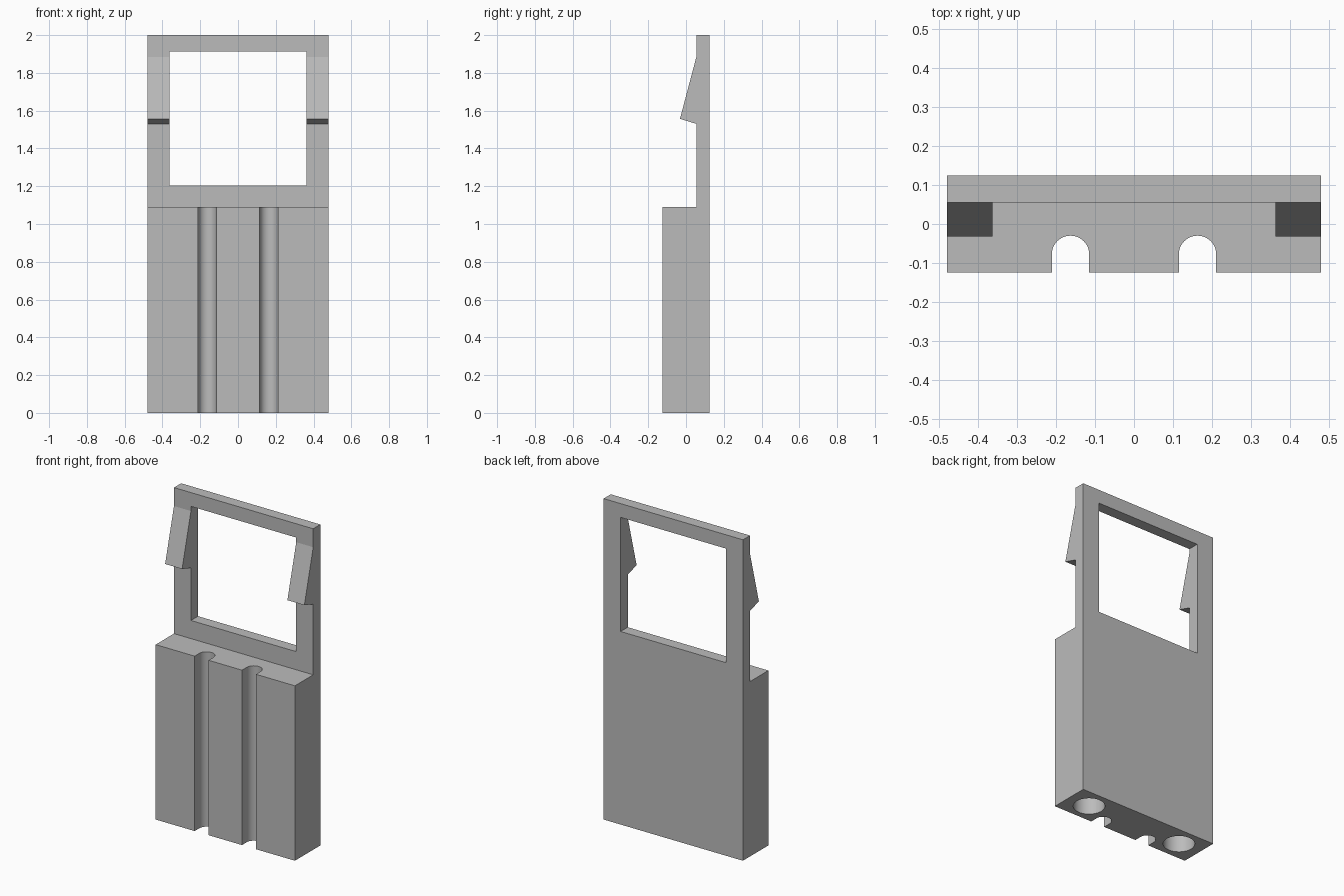
import bpy
import bmesh
from math import cos, sin, pi, radians
from mathutils import Vector

cube = bpy.data.objects.get("Cube")
if cube:
    bpy.data.objects.remove(cube, do_unlink=True)

grey = bpy.data.materials.new("plain grey")
grey.use_nodes = True
colour = (0.5, 0.5, 0.5, 1)
grey.diffuse_color = colour
grey.node_tree.nodes["Principled BSDF"].inputs["Base Color"].default_value = colour


def prism(name, points, direction):
    """Extrude a closed outline of 3D points along a direction."""
    bm = bmesh.new()
    face = bm.faces.new([bm.verts.new(p) for p in points])
    new = bmesh.ops.extrude_face_region(bm, geom=[face])["geom"]
    verts = [v for v in new if isinstance(v, bmesh.types.BMVert)]
    bmesh.ops.translate(bm, verts=verts, vec=Vector(direction))
    bmesh.ops.recalc_face_normals(bm, faces=bm.faces)
    mesh = bpy.data.meshes.new(name)
    bm.to_mesh(mesh)
    bm.free()
    mesh.materials.append(grey)
    obj = bpy.data.objects.new(name, mesh)
    bpy.context.collection.objects.link(obj)
    return obj


def arc(x, y, z, radius, sweep, steps):
    return [(x + radius * cos(sweep * i / steps), y + radius * sin(sweep * i / steps), z)
            for i in range(steps + 1)]


half = 0.48

# Side silhouette: thick block below, thin frame with a catch above
side = [(0.125, 0), (0.125, 2), (0.055, 2), (0.055, 1.885), (-0.032, 1.557),
        (0.055, 1.53), (0.055, 1.09), (-0.125, 1.09), (-0.125, 0)]
holder = prism("clip_holder", [(-half, y, z) for y, z in side], (2 * half, 0, 0))

# Rectangular opening that leaves a catch on each upright
cutters = [prism("window_cutter",
                 [(x, -0.3, z) for x, z in
                  [(-0.363, 1.203), (0.363, 1.203), (0.363, 1.914), (-0.363, 1.914)]],
                 (0, 0.6, 0))]

for sign in (-1, 1):
    # Round-bottomed groove down the front
    gx, gr = sign * 0.163, 0.048
    outline = arc(gx, -0.078, -0.1, gr, pi, 24)
    outline += [(gx - gr, -0.3, -0.1), (gx + gr, -0.3, -0.1)]
    cutters.append(prism("groove_cutter", outline, (0, 0, 1.4)))
    # Blind round socket in the underside
    socket = arc(sign * 0.332, 0, -0.1, 0.09, 2 * pi, 48)[:-1]
    cutters.append(prism("socket_cutter", socket, (0, 0, 0.7)))

bpy.context.view_layer.objects.active = holder
for cutter in cutters:
    cutter.hide_render = True
    cut = holder.modifiers.new(cutter.name, 'BOOLEAN')
    cut.operation = 'DIFFERENCE'
    cut.solver = 'EXACT'
    cut.object = cutter
    bpy.ops.object.modifier_apply(modifier=cut.name)
for cutter in cutters:
    bpy.data.objects.remove(cutter, do_unlink=True)

# Smooth the grooves and sockets, keep the corners crisp
bpy.ops.object.select_all(action='DESELECT')
holder.select_set(True)
bpy.ops.object.shade_smooth_by_angle(angle=radians(12))
